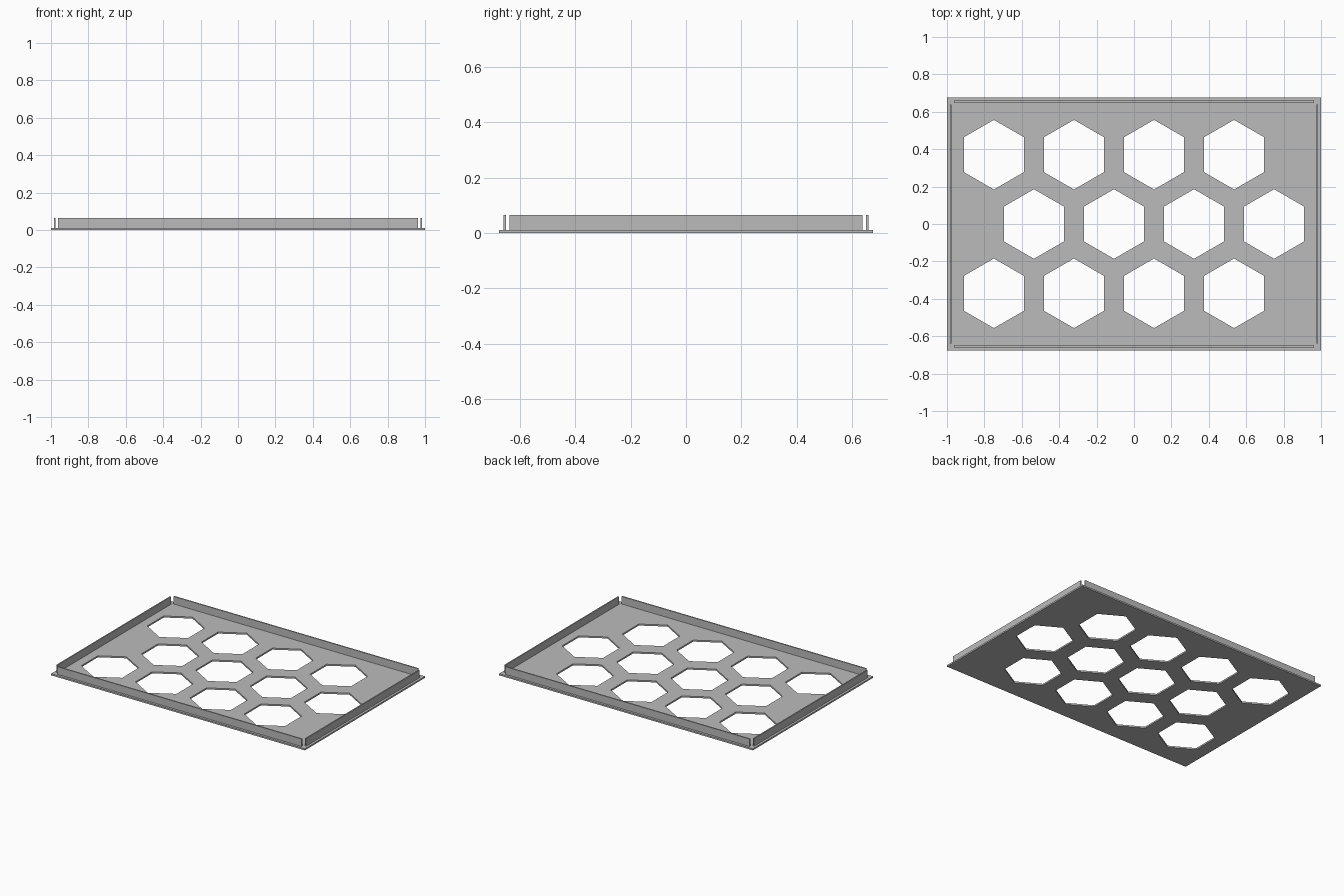
import bpy
import math

if "Cube" in bpy.data.objects:
    bpy.data.objects.remove(bpy.data.objects["Cube"], do_unlink=True)

HALF_X, HALF_Y = 1.0, 0.676
PLATE_T = 0.011
WALL_T, WALL_TOP = 0.009, 0.065
INSET = 0.021      # plate edge to wall centre
CORNER_GAP = 0.038  # plate edge to wall end
PITCH, HEX_R = 0.428, 0.186

# Single grey finish
grey = bpy.data.materials.new("plain_grey")
grey.use_nodes = True
colour = (0.5, 0.5, 0.5, 1)
grey.diffuse_color = colour
grey.node_tree.nodes["Principled BSDF"].inputs["Base Color"].default_value = colour


def add_loop(curve, points):
    spline = curve.splines.new("POLY")
    spline.points.add(len(points) - 1)
    for p, (x, y) in zip(spline.points, points):
        p.co = (x, y, 0, 1)
    spline.use_cyclic_u = True


def hexagon(cx, cy):
    angles = [math.radians(30 + 60 * i) for i in range(6)]
    return [(cx + HEX_R * math.cos(a), cy + HEX_R * math.sin(a)) for a in angles]


# Base plate: filled outline with three staggered rows of hexagonal holes
outline = bpy.data.curves.new("plate_outline", "CURVE")
outline.dimensions = "2D"
outline.fill_mode = "BOTH"
outline.extrude = PLATE_T / 2
add_loop(outline, [(-HALF_X, -HALF_Y), (HALF_X, -HALF_Y), (HALF_X, HALF_Y), (-HALF_X, HALF_Y)])
for row in (-1, 0, 1):
    shift = PITCH / 4 if row == 0 else -PITCH / 4
    for col in range(4):
        add_loop(outline, hexagon((col - 1.5) * PITCH + shift, row * PITCH * math.sqrt(3) / 2))

temp = bpy.data.objects.new("plate_outline", outline)
bpy.context.collection.objects.link(temp)
bpy.context.view_layer.update()
graph = bpy.context.evaluated_depsgraph_get()
mesh = bpy.data.meshes.new_from_object(temp.evaluated_get(graph))
bpy.data.objects.remove(temp, do_unlink=True)
mesh.materials.clear()
mesh.materials.append(grey)
mesh.shade_flat()
plate = bpy.data.objects.new("base_plate", mesh)
plate.location.z = PLATE_T / 2
bpy.context.collection.objects.link(plate)


# Upright rim walls, open at the corners
def wall(name, x, y, size_x, size_y):
    height = WALL_TOP - PLATE_T / 2
    bpy.ops.mesh.primitive_cube_add(size=1, location=(x, y, WALL_TOP - height / 2))
    ob = bpy.context.object
    ob.name = name
    ob.scale = (size_x, size_y, height)
    bpy.ops.object.transform_apply(location=False, rotation=False, scale=True)
    ob.data.materials.append(grey)


long_side = 2 * (HALF_X - CORNER_GAP)
short_side = 2 * (HALF_Y - CORNER_GAP)
for sign, y_name, x_name in ((-1, "front_wall", "right_wall"), (1, "back_wall", "left_wall")):
    wall(y_name, 0, sign * (HALF_Y - INSET), long_side, WALL_T)
    wall(x_name, sign * (HALF_X - INSET), 0, WALL_T, short_side)
